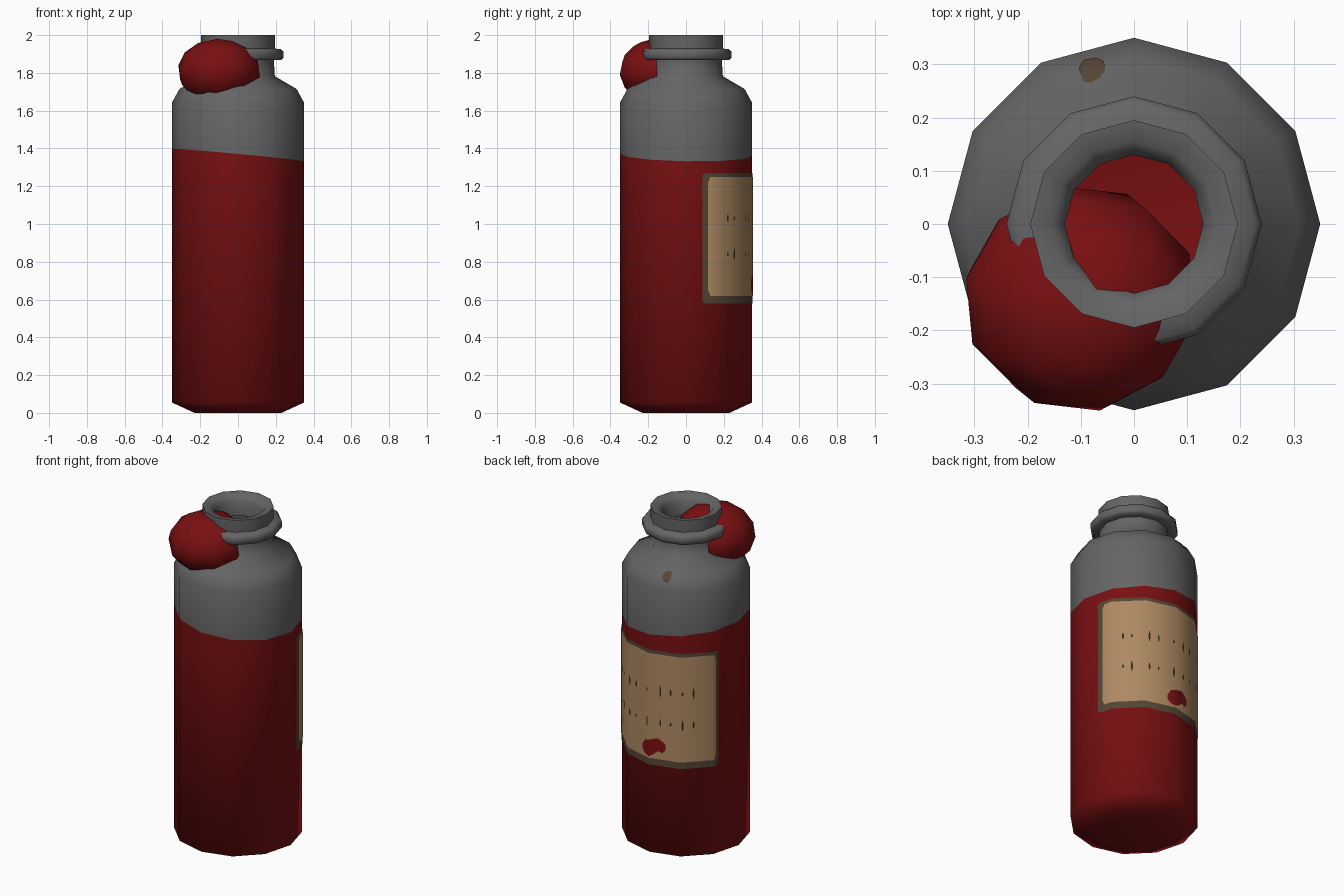
import bpy, bmesh, math
from mathutils import Matrix, Euler

if "Cube" in bpy.data.objects:
    bpy.data.objects.remove(bpy.data.objects["Cube"])

SIDES = 12
STEP = 360 / SIDES


def material(name, rgb):
    m = bpy.data.materials.new(name)
    m.diffuse_color = (*rgb, 1)
    m.use_nodes = True
    m.node_tree.nodes["Principled BSDF"].inputs["Base Color"].default_value = m.diffuse_color
    return m


RED = material("deep red", (0.19, 0.005, 0.006))
GREY = material("glass grey", (0.13, 0.13, 0.13))
PAPER = material("aged paper", (0.42, 0.25, 0.12))
BROWN = material("dark brown", (0.09, 0.06, 0.035))
INK = material("ink", (0.03, 0.024, 0.008))


def finish(name, bm, mats, angle=70):
    mesh = bpy.data.meshes.new(name)
    bm.to_mesh(mesh)
    bm.free()
    ob = bpy.data.objects.new(name, mesh)
    bpy.context.collection.objects.link(ob)
    for m in mats:
        mesh.materials.append(m)
    bpy.ops.object.select_all(action='DESELECT')
    ob.select_set(True)
    bpy.context.view_layer.objects.active = ob
    bpy.ops.object.shade_smooth_by_angle(angle=math.radians(angle))
    return ob


def lathe(bm, profile, tilt=lambda i, a: 0, closed=False):
    """Revolve (radius, z) points; returns the rings and bands of faces."""
    rings = []
    for i, (r, z) in enumerate(profile):
        ring = []
        for k in range(SIDES):
            a = math.radians(k * STEP)
            ring.append(bm.verts.new((r * math.cos(a), r * math.sin(a), z + tilt(i, a))))
        rings.append(ring)
    pairs = list(zip(rings, rings[1:]))
    if closed:
        pairs.append((rings[-1], rings[0]))
    bands = [[bm.faces.new((lo[k], lo[(k + 1) % SIDES], hi[(k + 1) % SIDES], hi[k]))
              for k in range(SIDES)] for lo, hi in pairs]
    return rings, bands


# Bottle: red lower part, grey top, rounded lip turned into the open mouth
PROFILE = [(0.23, 0), (0.35, 0.055), (0.35, 1.365), (0.35, 1.642), (0.31, 1.715),
           (0.195, 1.782), (0.19, 1.86), (0.195, 1.93), (0.195, 2.0),
           (0.155, 1.995), (0.13, 1.965), (0.13, 1.88)]
FILL = 2


def fill_tilt(i, a):
    return -0.033 * math.cos(a) - 0.006 * math.sin(a) if i == FILL else 0


bm = bmesh.new()
rings, bands = lathe(bm, PROFILE, fill_tilt)
bm.faces.new(rings[0][::-1])
for band in bands[FILL:]:
    for f in band:
        f.material_index = 1
finish("bottle", bm, [RED, GREY])

# Collar around the neck
bm = bmesh.new()
lathe(bm, [(0.185, 1.868), (0.228, 1.868), (0.24, 1.88), (0.24, 1.912),
           (0.228, 1.925), (0.185, 1.93)], closed=True)
finish("neck_collar", bm, [GREY])

# Round red blob pressed into the neck and shoulder
bm = bmesh.new()
bmesh.ops.create_uvsphere(bm, u_segments=10, v_segments=7, radius=1)
bmesh.ops.transform(bm, verts=bm.verts, matrix=Matrix.Translation((-0.1, -0.14, 1.81))
                    @ Matrix.Diagonal((0.222, 0.215, 0.172, 1))
                    @ Euler((0.35, 0.3, 0.2)).to_matrix().to_4x4())
finish("red_blob", bm, [RED])


def on_bottle(deg, z, lift):
    """Point on the faceted outer wall, lifted slightly outwards."""
    r = next(r0 + (r1 - r0) * (z - z0) / (z1 - z0)
             for (r0, z0), (r1, z1) in zip(PROFILE, PROFILE[1:]) if z0 <= z <= z1)
    r = (r + lift) * math.cos(math.radians(STEP / 2)) / math.cos(math.radians(deg % STEP - STEP / 2))
    a = math.radians(deg)
    return (r * math.cos(a), r * math.sin(a), z)


def plate(bm, columns, lift):
    """Thin sheet wrapped on the wall; columns are (degrees, heights upwards)."""
    cols = [[bm.verts.new(on_bottle(d, z, lift)) for z in zs] for d, zs in columns]
    for a, b in zip(cols, cols[1:]):
        for k in range(len(a) - 1):
            bm.faces.new((a[k], b[k], b[k + 1], a[k + 1]))


def sheet(name, columns, lift, mat):
    bm = bmesh.new()
    plate(bm, columns, lift)
    finish(name, bm, [mat])


# Label: dark border with paper on top, corners slightly clipped
def label_columns(start, end, lo, hi, clip):
    cols = [(start, (lo + clip, hi - clip)), (start + 2, (lo, hi))]
    cols += [(d, (lo, hi)) for d in range(30, 151, 30)]
    return cols + [(end - 2, (lo, hi)), (end, (lo + clip, hi - clip))]


sheet("label_border", label_columns(15, 156, 0.58, 1.27, 0.01), 0.002, BROWN)
sheet("label_paper", label_columns(20, 153, 0.62, 1.25, 0.03), 0.004, PAPER)

# Red stain on the lower part of the label
STAIN = [(82, 0.66, 0.69), (85, 0.64, 0.72), (90, 0.63, 0.73), (95, 0.65, 0.74),
         (99, 0.67, 0.745), (103, 0.66, 0.73), (106, 0.68, 0.715)]
sheet("label_stain", [(d, (lo, hi)) for d, lo, hi in STAIN], 0.006, RED)

# Two rows of faded ink streaks
bm = bmesh.new()
for row, z in enumerate((0.84, 1.03)):
    for k, d in enumerate((40, 48, 64, 73, 88, 101, 111, 122, 132)):
        h = 0.012 + 0.012 * ((k * 2 + row) % 3)
        plate(bm, [(d - 0.9, (z - h / 3, z + h / 3)), (d, (z - h, z + h)),
                   (d + 0.9, (z - h / 3, z + h / 3))], 0.006)
finish("ink_streaks", bm, [INK])

# Small brown spot on the shoulder
SPOT = [(100.5, 1.698, 1.72), (103, 1.68, 1.727), (107, 1.677, 1.73), (109.5, 1.7, 1.727)]
sheet("shoulder_spot", [(d, (lo, 1.715, hi)) for d, lo, hi in SPOT], 0.003, BROWN)
